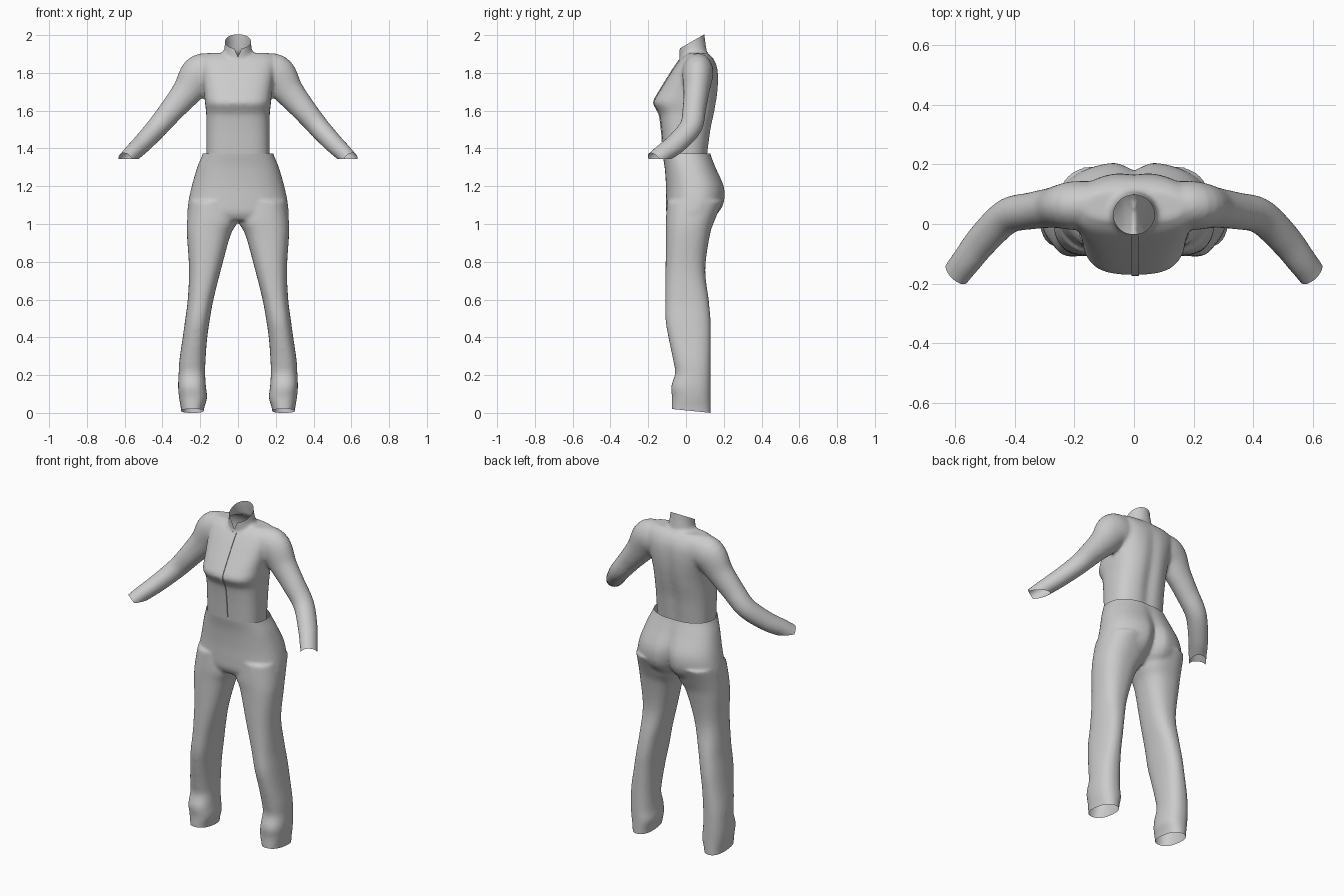
import bpy, bmesh, math
from mathutils import Vector
from mathutils.bvhtree import BVHTree

if "Cube" in bpy.data.objects:
    bpy.data.objects.remove(bpy.data.objects["Cube"])

grey = bpy.data.materials.new("light_grey_cloth")
grey.diffuse_color = (0.6, 0.6, 0.6, 1)
grey.use_nodes = True
grey.node_tree.nodes["Principled BSDF"].inputs["Base Color"].default_value = grey.diffuse_color
SEG = 64


def spline(rows, sub=6):
    """Catmull-Rom interpolation of rows of numbers."""
    out = []
    for i in range(len(rows) - 1):
        a, b = rows[max(i - 1, 0)], rows[i]
        c, d = rows[i + 1], rows[min(i + 2, len(rows) - 1)]
        for k in range(sub):
            t = k / sub
            out.append([0.5 * (2*q + (r-p)*t + (2*p-5*q+4*r-s)*t*t + (3*q-p-3*r+s)*t**3)
                        for p, q, r, s in zip(a, b, c, d)])
    return out + [list(rows[-1])]


def loft(bm, rings):
    """Closed skin over a list of point rings."""
    vs = [[bm.verts.new(p) for p in r] for r in rings]
    for a, b in zip(vs, vs[1:]):
        for i in range(SEG):
            j = (i + 1) % SEG
            bm.faces.new((a[i], a[j], b[j], b[i]))
    bm.faces.new(vs[0][::-1])
    bm.faces.new(vs[-1])


def body_ring(z, x0, x1, yf, yb, nf=2.4, nb=2.4, groove=0.0, tilt=0.0):
    """Horizontal superellipse with its own front and back shape."""
    cx, hw, cy, hd = (x0 + x1) / 2, (x1 - x0) / 2, (yf + yb) / 2, (yb - yf) / 2
    ring = []
    for i in range(SEG):
        c, s = math.cos(2*math.pi*i/SEG), math.sin(2*math.pi*i/SEG)
        n = nb if s > 0 else nf
        x = cx + hw * math.copysign(abs(c)**(2/n), c)
        y = hd * math.copysign(abs(s)**(2/n), s)
        if s > 0:
            y -= groove * s * math.exp(-(x / 0.035)**2)
        ring.append((x, cy + y, z + tilt * y))
    return ring


def tube_rings(path):
    """Rings square to a path of x, y, z, half height, half depth."""
    pts = spline(path)
    rings = []
    for i, p in enumerate(pts):
        d = (Vector(pts[min(i+1, len(pts)-1)][:3]) - Vector(pts[max(i-1, 0)][:3])).normalized()
        u = d.cross(Vector((0, 1, 0))).normalized()
        v = d.cross(u)
        rings.append([Vector(p[:3]) + u*p[3]*math.cos(2*math.pi*i/SEG) + v*p[4]*math.sin(2*math.pi*i/SEG)
                      for i in range(SEG)])
    return rings


def mirrored(rings):
    return [[(-p[0], p[1], p[2]) for p in r][::-1] for r in rings]


def finish(bm, name):
    me = bpy.data.meshes.new(name)
    bm.to_mesh(me)
    bm.free()
    ob = bpy.data.objects.new(name, me)
    bpy.context.collection.objects.link(ob)
    me.materials.append(grey)
    bpy.ops.object.select_all(action='DESELECT')
    ob.select_set(True)
    bpy.context.view_layer.objects.active = ob
    return ob


def garment(bm, name, cuts):
    """Fuse the lofts into one cloth skin, then cut the openings."""
    bmesh.ops.recalc_face_normals(bm, faces=bm.faces)
    ob = finish(bm, name)
    m = ob.modifiers.new("fuse", 'REMESH')
    m.mode, m.voxel_size = 'VOXEL', 0.01
    bpy.ops.object.modifier_apply(modifier="fuse")
    m = ob.modifiers.new("soften", 'SMOOTH')
    m.factor, m.iterations = 0.5, 5
    bpy.ops.object.modifier_apply(modifier="soften")
    bm = bmesh.new()
    bm.from_mesh(ob.data)
    for co, no in cuts:
        bmesh.ops.bisect_plane(bm, geom=bm.verts[:] + bm.edges[:] + bm.faces[:],
                               plane_co=co, plane_no=no, clear_outer=True)
    return ob, bm


def store(ob, bm):
    bm.to_mesh(ob.data)
    bm.free()
    bpy.ops.object.shade_smooth_by_angle(angle=math.radians(50))


# Jacket: torso (z, half width, front y, back y, back groove)
bm = bmesh.new()
torso = [(1.30, .166, -.115, .108, .010), (1.40, .168, -.122, .120, .012),
         (1.50, .168, -.130, .134, .014), (1.575, .168, -.140, .150, .014),
         (1.605, .170, -.154, .156, .013), (1.645, .175, -.171, .163, .012),
         (1.70, .180, -.143, .170, .010), (1.77, .190, -.100, .173, .008),
         (1.83, .200, -.062, .166, .004), (1.875, .200, -.028, .145, 0),
         (1.905, .165, .010, .115, 0)]
loft(bm, [body_ring(z, -w, w, f, b, 3.0, 2.5, g) for z, w, f, b, g in spline(torso)])
# Collar, rising and leaning back
collar = [(1.84, .085, -.035, .115, .3), (1.90, .078, -.034, .108, .4),
          (1.95, .070, -.036, .100, .5), (2.06, .068, -.036, .092, .5)]
loft(bm, [body_ring(z, -w, w, f, b, 2, 2, 0, t) for z, w, f, b, t in spline(collar)])
# Sleeves
sleeve = [(.10, .065, 1.80, .085, .075), (.195, .062, 1.795, .105, .082),
          (.27, .055, 1.70, .080, .068), (.345, .044, 1.61, .066, .062),
          (.425, .026, 1.515, .057, .060), (.505, -.050, 1.428, .051, .057),
          (.56, -.120, 1.375, .046, .052), (.595, -.165, 1.338, .043, .050),
          (.64, -.222, 1.293, .043, .050)]
arm = tube_rings(sleeve)
loft(bm, arm)
loft(bm, mirrored(arm))
jacket, bm = garment(bm, "jacket", [
    ((0, 0, 1.345), (0, 0, -1)),
    ((0, .09, 2.0), (0, -.5, .87)),
    ((.595, -.165, 1.338), (.09, -.11, -.09)),
    ((-.595, -.165, 1.338), (-.09, -.11, -.09))])
# V notch at the collar front
for s in (1, -1):
    near = [f for f in bm.faces if f.calc_center_median().z > 1.86 and f.calc_center_median().y < .02
            and abs(f.calc_center_median().x) < .06]
    geom = set(near) | {e for f in near for e in f.edges} | {v for f in near for v in f.verts}
    bmesh.ops.bisect_plane(bm, geom=list(geom), plane_co=(0, 0, 1.885), plane_no=(s, 0, -.45))
notch = [f for f in bm.faces if f.calc_center_median().y < .02
         and abs(f.calc_center_median().x) < .45 * (f.calc_center_median().z - 1.885)]
bmesh.ops.delete(bm, geom=notch, context='FACES')
tree = BVHTree.FromBMesh(bm)
store(jacket, bm)

# Front placket: thin strip laid on the chest
bm = bmesh.new()
rows = []
for k in range(41):
    z = 1.385 + k * (1.868 - 1.385) / 40
    row = []
    for x, lift in ((-.009, -.002), (-.008, .004), (.016, .004), (.017, -.002)):
        hit = tree.ray_cast(Vector((x, -1, z)), Vector((0, 1, 0)))[0]
        row.append(bm.verts.new((x, hit.y - lift, z)))
    rows.append(row)
for a, b in zip(rows, rows[1:]):
    for i in range(3):
        bm.faces.new((a[i], a[i+1], b[i+1], b[i]))
placket = finish(bm, "front_placket")
bpy.ops.object.shade_smooth_by_angle(angle=math.radians(30))

# Trousers: hips (z, half width, front y, back y, back groove)
bm = bmesh.new()
hips = [(1.43, .176, -.130, .118, 0), (1.375, .186, -.126, .130, .003),
        (1.30, .216, -.113, .160, .010), (1.20, .245, -.106, .204, .025),
        (1.12, .262, -.106, .206, .040), (1.06, .268, -.104, .175, .045),
        (1.02, .262, -.085, .120, .040)]
loft(bm, [body_ring(z, -w, w, f, b, 2.4, 2.3, g) for z, w, f, b, g in spline(hips)])
# Legs (z, inner x, outer x, front y, back y)
leg = [(1.12, .000, .258, -.100, .195), (1.02, .000, .269, -.106, .152),
       (.94, .040, .270, -.106, .126), (.76, .090, .259, -.108, .102),
       (.60, .130, .266, -.109, .120), (.49, .150, .280, -.108, .130),
       (.39, .164, .294, -.091, .131), (.28, .172, .310, -.068, .131),
       (.21, .174, .314, -.058, .131), (.14, .170, .317, -.078, .131),
       (.08, .164, .312, -.074, .131), (.02, .180, .302, -.076, .131),
       (-.05, .185, .298, -.076, .131)]
side = [body_ring(*r) for r in spline(leg)]
loft(bm, side)
loft(bm, mirrored(side))
trousers, bm = garment(bm, "trousers", [
    ((0, 0, 1.372), (0, 0, 1)),
    ((0, .131, 0), (0, -.1, -1))])
store(trousers, bm)
